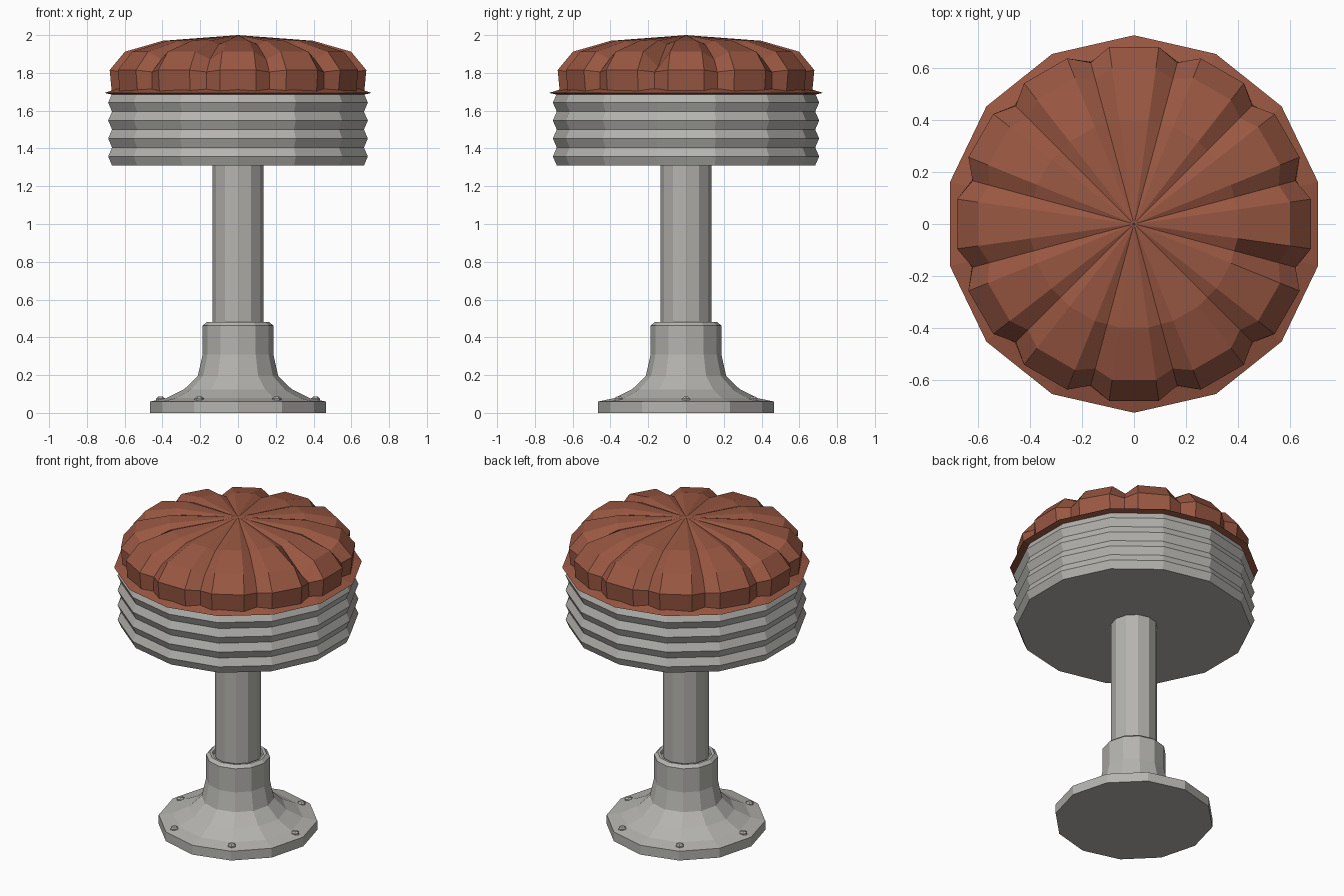
import bpy, bmesh
from math import sin, cos, radians, tau, pi

old = bpy.data.objects.get("Cube")
if old:
    bpy.data.objects.remove(old, do_unlink=True)


def material(name, rgb):
    m = bpy.data.materials.new(name)
    m.use_nodes = True
    m.diffuse_color = (*rgb, 1)
    bsdf = next(n for n in m.node_tree.nodes if n.type == 'BSDF_PRINCIPLED')
    bsdf.inputs["Base Color"].default_value = (*rgb, 1)
    return m


steel = material("grey_steel", (0.46, 0.455, 0.43))
leather = material("russet_leather", (0.32, 0.096, 0.054))


def skin(name, rings, mat, centre=(0, 0)):
    """Bridge closed rings of points from bottom to top; a one-point ring is a tip."""
    bm = bmesh.new()
    loops = [[bm.verts.new((x + centre[0], y + centre[1], z)) for x, y, z in r] for r in rings]
    for a, b in zip(loops, loops[1:]):
        n = len(a)
        for i in range(n):
            j = (i + 1) % n
            if len(b) == 1:
                bm.faces.new((a[i], a[j], b[0]))
            else:
                bm.faces.new((a[i], a[j], b[j], b[i]))
    bm.faces.new(loops[0][::-1])
    if len(loops[-1]) > 1:
        bm.faces.new(loops[-1])
    bmesh.ops.recalc_face_normals(bm, faces=bm.faces)
    mesh = bpy.data.meshes.new(name)
    bm.to_mesh(mesh)
    bm.free()
    ob = bpy.data.objects.new(name, mesh)
    mesh.materials.append(mat)
    bpy.context.collection.objects.link(ob)
    return ob


def lathe(name, profile, sides, mat, start=0.0, centre=(0, 0)):
    """Spin a (radius, height) profile into a faceted solid."""
    rings = [[(r * cos(start + tau * i / sides), r * sin(start + tau * i / sides), z)
              for i in range(sides)] for r, z in profile]
    return skin(name, rings, mat, centre)


# Flared pedestal foot with a collar and sunken lip
lathe("pedestal_base", [(0.465, 0), (0.465, 0.06), (0.38, 0.078), (0.285, 0.125),
                        (0.213, 0.195), (0.187, 0.31), (0.187, 0.462), (0.167, 0.48),
                        (0.15, 0.478), (0.145, 0.462)], 12, steel)

# Six bolts around the foot
for k in range(6):
    a = k * tau / 6
    lathe("base_bolt_%d" % (k + 1), [(0.024, 0.06), (0.024, 0.076), (0.013, 0.086)], 6, steel,
          centre=(0.41 * cos(a), 0.41 * sin(a)))

# Post
lathe("post", [(0.136, 0.44), (0.136, 1.32)], 12, steel)

# Ribbed metal band under the seat
step = 0.0475
lathe("ribbed_band", [(0.705 if i % 2 else 0.684, 1.31 + step * i) for i in range(9)],
      14, steel, start=pi / 2)

# Thin piping rim
lathe("seat_rim", [(0.68, 1.684), (0.725, 1.694), (0.655, 1.716)], 14, leather, start=pi / 2)

# Tufted cushion: twelve panels, each followed by a V-shaped groove
panel = [(0.675, 1.70), (0.686, 1.815), (0.605, 1.912), (0.402, 1.97)]
groove = [(0.645, 1.70), (0.642, 1.805), (0.575, 1.872), (0.398, 1.95)]
rings = []
for level, (p, g) in enumerate(zip(panel, groove)):
    ring = []
    for k in range(12):
        for offset, (r, z) in ((-8, p), (8, p), (15, g)):
            # one groove is pinched deeper than the rest
            if k == 11 and offset == 15 and level == 2:
                z -= 0.04
            a = radians(30 * k + offset)
            ring.append((r * cos(a), r * sin(a), z))
    rings.append(ring)
rings.append([(0, 0, 2.0)])
skin("tufted_cushion", rings, leather)
